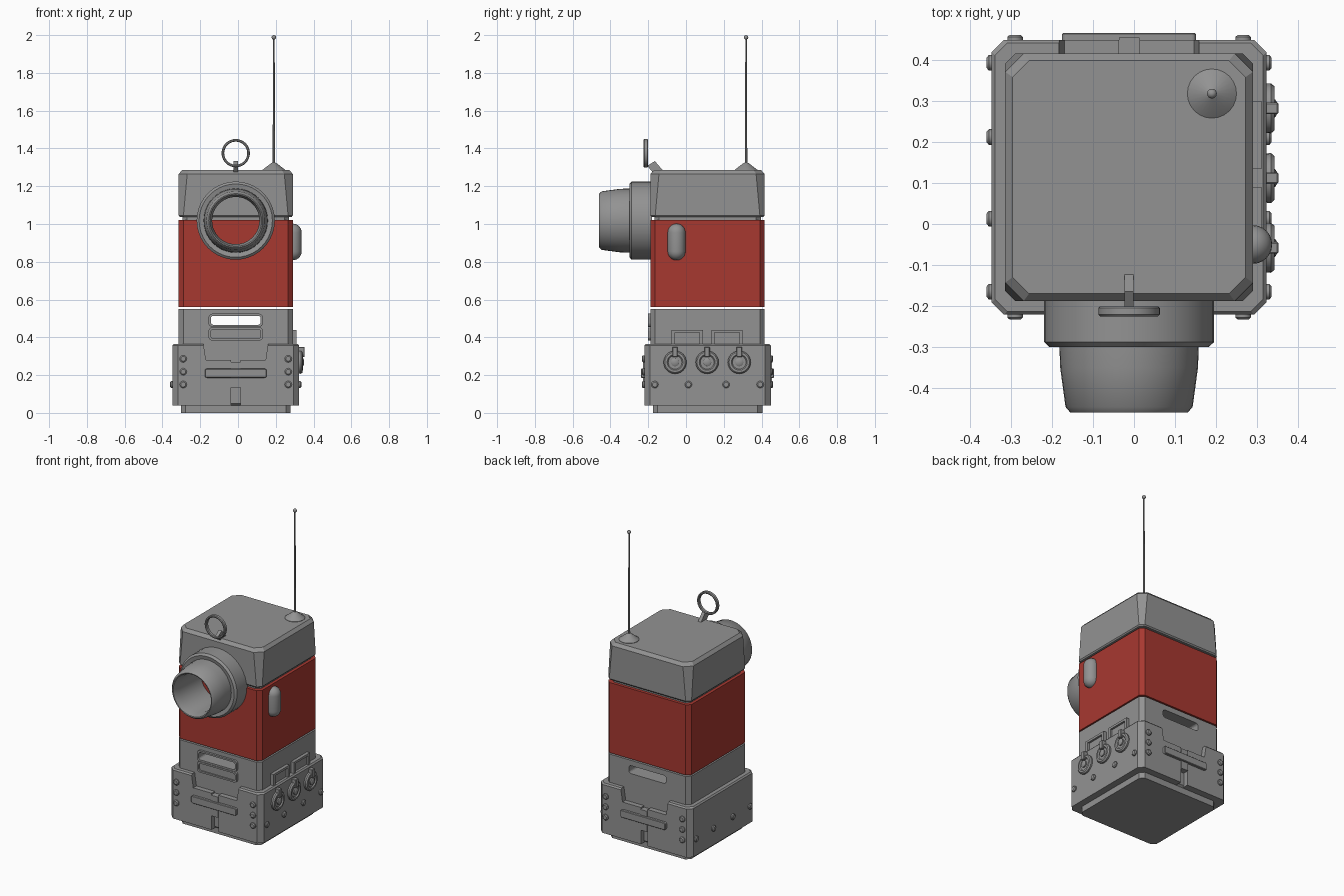
import bpy, bmesh, math
from mathutils import Matrix, Vector

if "Cube" in bpy.data.objects:
    bpy.data.objects.remove(bpy.data.objects["Cube"])

CX, CY = -0.012, 0.114          # centre of the square body
HALF = 0.302                    # half width of the body


def material(name, rgb):
    m = bpy.data.materials.new(name)
    m.use_nodes = True
    m.diffuse_color = (*rgb, 1)
    m.node_tree.nodes["Principled BSDF"].inputs["Base Color"].default_value = (*rgb, 1)
    return m


GREY = material("metal_grey", (0.29, 0.29, 0.29))
RED = material("painted_red", (0.39, 0.04, 0.03))


def finish(name, bm, mat=GREY, smooth=False, bevel=0):
    bmesh.ops.remove_doubles(bm, verts=bm.verts, dist=1e-5)
    bmesh.ops.recalc_face_normals(bm, faces=bm.faces)
    me = bpy.data.meshes.new(name)
    bm.to_mesh(me)
    bm.free()
    me.materials.append(mat)
    ob = bpy.data.objects.new(name, me)
    bpy.context.collection.objects.link(ob)
    bpy.context.view_layer.objects.active = ob
    for o in bpy.context.selected_objects:
        o.select_set(False)
    ob.select_set(True)
    if bevel:
        mod = ob.modifiers.new("edge", "BEVEL")
        mod.width = bevel
        mod.segments = 1
    if smooth:
        bpy.ops.object.shade_smooth_by_angle(angle=math.radians(35))
    return ob


# Mappings from outline (u, v) and depth w to space
def front(u, v, w): return (u, w, v)
def side(u, v, w): return (w, u, v)


def skin(bm, loops, closed=False):
    n = len(loops[0])
    pairs = list(zip(loops, loops[1:])) + ([(loops[-1], loops[0])] if closed else [])
    for a, b in pairs:
        for i in range(n):
            j = (i + 1) % n
            bm.faces.new((a[i], a[j], b[j], b[i]))


def prism(name, outline, lo, hi, place, hole=None, **kw):
    bm = bmesh.new()
    def loop(pts, w): return [bm.verts.new(place(u, v, w)) for u, v in pts]
    loops = [loop(outline, lo), loop(outline, hi)]
    if hole:
        skin(bm, loops + [loop(hole, hi), loop(hole, lo)], closed=True)
    else:
        skin(bm, loops)
        bm.faces.new(loops[0])
        bm.faces.new(loops[1])
    return finish(name, bm, **kw)


def rounded(u, v, hu, hv, r, steps=4):
    pts = []
    for k, (su, sv) in enumerate(((1, 1), (-1, 1), (-1, -1), (1, -1))):
        for s in range(steps + 1):
            a = math.pi / 2 * (k + s / steps)
            pts.append((u + su * (hu - r) + r * math.cos(a), v + sv * (hv - r) + r * math.sin(a)))
    return pts


def rect(u0, u1, v0, v1):
    return [(u0, v0), (u1, v0), (u1, v1), (u0, v1)]


def block(name, sections, half=HALF, mat=GREY):
    """Square block with cut corners; sections are (height, inset, corner cut)."""
    bm = bmesh.new()
    loops = []
    for z, inset, c in sections:
        h = half - inset
        pts = [(h, c - h), (h, h - c), (h - c, h), (c - h, h),
               (-h, h - c), (-h, c - h), (c - h, -h), (h - c, -h)]
        loops.append([bm.verts.new((CX + x, CY + y, z)) for x, y in pts])
    skin(bm, loops)
    bm.faces.new(loops[0])
    bm.faces.new(loops[-1])
    return finish(name, bm, mat)


def lathe(name, profile, origin, axis="Z", n=32, closed=False, **kw):
    """Revolve (radius, distance along axis) points."""
    bm = bmesh.new()
    turn = Vector((0, 0, 1)).rotation_difference(
        Vector({"Z": (0, 0, 1), "X": (1, 0, 0), "-X": (-1, 0, 0),
                "-Y": (0, -1, 0), "Y": (0, 1, 0)}[axis])).to_matrix().to_4x4()
    m = Matrix.Translation(origin) @ turn
    loops = [[bm.verts.new(m @ Vector((r * math.cos(t), r * math.sin(t), h)))
              for t in (2 * math.pi * i / n for i in range(n))] for r, h in profile]
    skin(bm, loops, closed)
    return finish(name, bm, smooth=True, **kw)


def cut(ob, cutter):
    mod = ob.modifiers.new("cut", "BOOLEAN")
    mod.operation = "DIFFERENCE"
    mod.solver = "EXACT"
    mod.object = cutter
    cutter.hide_render = True
    bpy.context.view_layer.objects.active = ob
    bpy.ops.object.modifier_apply(modifier=mod.name)
    bpy.data.objects.remove(cutter)


# Body sections
lower = block("lower_body", [(0, 0.012, 0.025), (0.04, 0.012, 0.025), (0.05, 0, 0.025), (0.551, 0, 0.025)])
cut(lower, prism("slot_cutter", rounded(CX, 0.49, 0.135, 0.026, 0.016), -0.5, 0.8, front))
block("red_body", [(0.56, 0, 0.025), (1.02, 0, 0.025)], mat=RED)
block("neck", [(1.01, 0.02, 0.025), (1.045, 0.02, 0.025)])
block("head", [(1.037, 0.006, 0.025), (1.045, 0, 0.025), (1.265, 0, 0.045), (1.285, 0.018, 0.04)])

# Slot frames on the front
for name, z in (("upper_slot_frame", 0.49), ("lower_slot_frame", 0.418)):
    prism(name, rounded(CX, z, 0.144, 0.035, 0.02), -0.202, -0.18, front,
          hole=rounded(CX, z, 0.132, 0.024, 0.014))
prism("lower_slot_panel", rounded(CX, 0.418, 0.136, 0.028, 0.016), -0.193, -0.18, front)

# Armour skirt with a notch and a centre groove on front and back
skirt = block("armour_skirt", [(0.04, 0, 0.03), (0.357, 0, 0.03), (0.366, 0.008, 0.03)], half=0.335)
notch = [(CX - 0.158, 0.28), (CX + 0.158, 0.28), (CX + 0.176, 0.4), (CX - 0.176, 0.4)]
cut(skirt, prism("notch_cutter", notch, -0.6, 0.8, front))
cut(skirt, prism("groove_cutter", rect(CX - 0.025, CX + 0.025, 0, 0.3), -0.6, 0.8, front))

RIVET = [(0, 0), (0.019, 0), (0.019, 0.007), (0.013, 0.012), (0, 0.012)]
for label, s, axis in (("front", -1, "-Y"), ("back", 1, "Y")):
    face = CY + s * 0.335
    prism(label + "_clasp_tab", rect(CX - 0.025, CX + 0.025, 0.135, 0.27),
          CY + s * 0.29, face + s * 0.006, front)
    prism(label + "_clasp_bar", rounded(CX, 0.21, 0.163, 0.024, 0.01),
          face - s * 0.005, face + s * 0.017, front, bevel=0.003)
    for x in (CX - 0.278, CX + 0.278):
        for z in (0.15, 0.218, 0.286):
            lathe(label + "_rivet", RIVET, (x, face, z), axis, n=12)
for label, s, axis in (("right", -1, "-X"), ("left", 1, "X")):
    for y in (-0.165, 0.013, 0.212, 0.393):
        lathe(label + "_rivet", RIVET, (CX + s * 0.335, y, 0.15), axis, n=12)

# Dials on the left side
for y in (-0.058, 0.112, 0.282):
    lathe("dial", [(0, 0), (0.06, 0), (0.061, 0.012), (0.054, 0.02), (0.042, 0.021),
                   (0.036, 0.014), (0, 0.014)], (0.322, y, 0.268), "X", n=24)
    lathe("dial_hub", [(0.022, 0), (0.022, 0.022), (0.014, 0.027), (0, 0.027)],
          (0.322, y, 0.268), "X", n=16)
    prism("dial_tab", rect(y - 0.014, y + 0.014, 0.295, 0.35), 0.32, 0.352, side, bevel=0.003)

# Framed boxes above the dials
for y in (0.007, 0.217):
    prism("side_frame", rect(y - 0.083, y + 0.083, 0.35, 0.44), 0.28, 0.311, side,
          hole=rect(y - 0.065, y + 0.065, 0.36, 0.425))
    prism("side_frame_panel", rect(y - 0.07, y + 0.07, 0.355, 0.43), 0.28, 0.298, side)

# Pill shaped lamp on the left side
R = 0.047
arc = [i * math.pi / 12 for i in range(7)]
pill = ([(R * math.sin(a), -0.05 - R * math.cos(a)) for a in arc]
        + [(R * math.cos(a), 0.05 + R * math.sin(a)) for a in arc])
lathe("side_lamp", pill, (0.29, -0.05, 0.905), n=24)

# Open lens barrel
lathe("lens_barrel", [(0.125, 0.18), (0.125, 0.41), (0.137, 0.458), (0.143, 0.46), (0.155, 0.446),
                      (0.168, 0.35), (0.17, 0.295), (0.194, 0.3), (0.207, 0.288), (0.207, 0.18)],
      (CX, 0, 1.018), "-Y", n=40, closed=True)

# Ring sight and its slanted post
lathe("sight_ring", [(0.061, -0.008), (0.065, -0.012), (0.071, -0.012), (0.075, -0.008),
                     (0.075, 0.008), (0.071, 0.012), (0.065, 0.012), (0.061, 0.008)],
      (CX, -0.213, 1.375), "-Y", n=36, closed=True)
prism("sight_post", [(-0.205, 1.308), (-0.165, 1.333), (-0.122, 1.283), (-0.165, 1.26)],
      CX - 0.011, CX + 0.011, side)

# Antenna
mast = (0.19, 0.318, 0)
lathe("antenna_base", [(0, 1.28), (0.06, 1.28), (0.06, 1.287), (0.014, 1.322), (0, 1.328)], mast, n=24)
lathe("antenna_rod", [(0, 1.31), (0.007, 1.31), (0.004, 1.98), (0, 1.98)], mast, n=10)
lathe("antenna_tip", [(0.012 * math.sin(a), 1.988 - 0.012 * math.cos(a))
                      for a in (i * math.pi / 8 for i in range(9))], mast, n=14)
